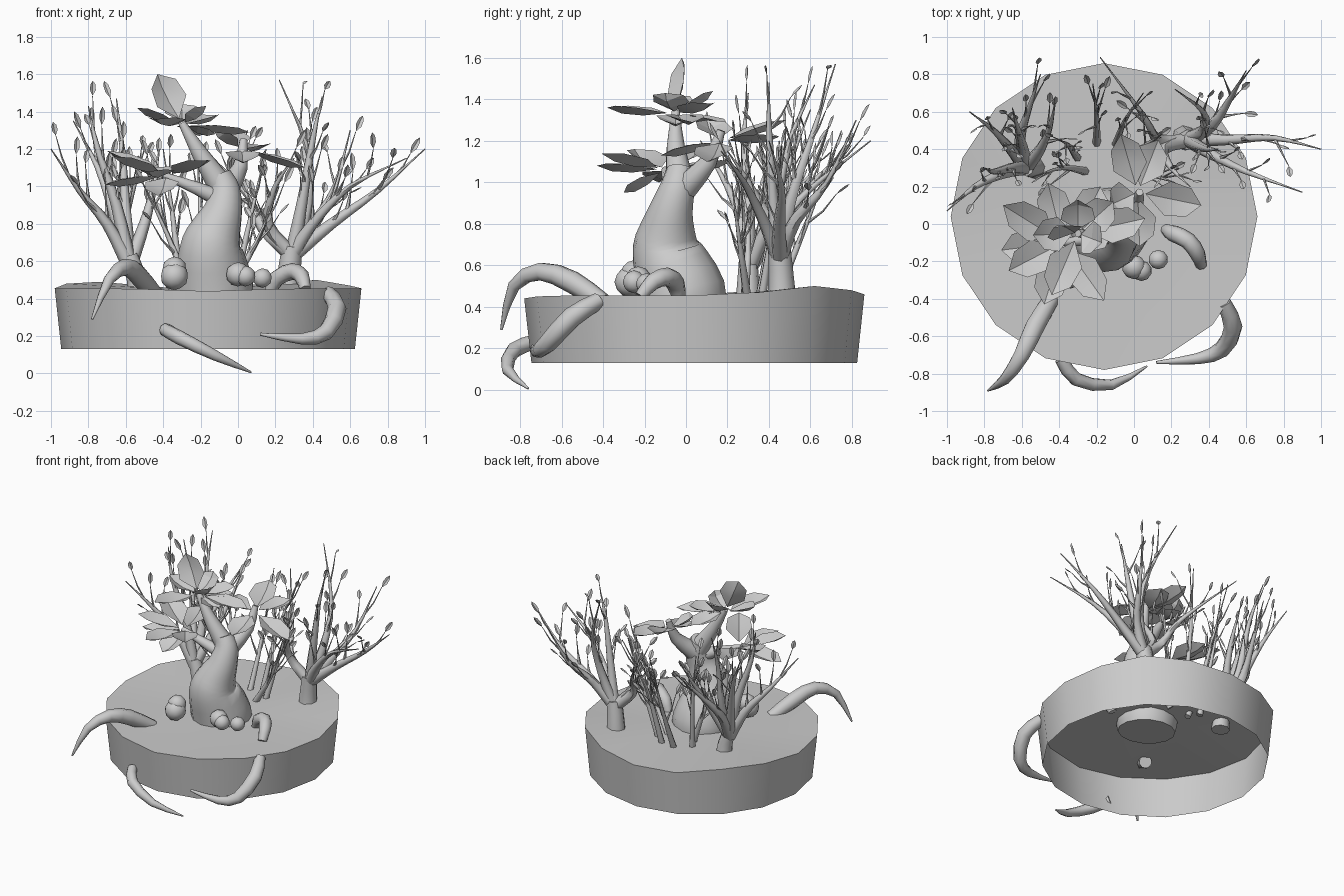
import bpy, bmesh, math, random
from mathutils import Vector as V

if "Cube" in bpy.data.objects:
    bpy.data.objects.remove(bpy.data.objects["Cube"])

random.seed(4)


def finish(name, bm, angle=45, fix=True):
    if fix:
        bmesh.ops.recalc_face_normals(bm, faces=bm.faces)
    me = bpy.data.meshes.new(name)
    bm.to_mesh(me)
    bm.free()
    ob = bpy.data.objects.new(name, me)
    bpy.context.collection.objects.link(ob)
    bpy.ops.object.select_all(action='DESELECT')
    bpy.context.view_layer.objects.active = ob
    ob.select_set(True)
    bpy.ops.object.shade_smooth_by_angle(angle=math.radians(angle))
    return ob


def tube(bm, pts, radii, n=8):
    """Capped tapering tube along a path."""
    pts = [V(p) for p in pts]
    rings, side = [], V((1, 0.13, 0.05))
    for i, p in enumerate(pts):
        t = (pts[min(i + 1, len(pts) - 1)] - pts[max(i - 1, 0)]).normalized()
        s = side - t * side.dot(t)
        if s.length < 0.1:
            s = t.orthogonal()
        side = s.normalized()
        b = t.cross(side)
        rings.append([bm.verts.new(p + (side * math.cos(a) + b * math.sin(a)) * radii[i])
                      for a in [2 * math.pi * k / n for k in range(n)]])
    for r0, r1 in zip(rings, rings[1:]):
        for k in range(n):
            bm.faces.new((r0[k], r0[(k + 1) % n], r1[(k + 1) % n], r1[k]))
    bm.faces.new(rings[0][::-1])
    bm.faces.new(rings[-1])


def smooth_path(pts, sub=3):
    """Catmull-Rom refinement of (x, y, z, r) points."""
    P = [V(p) for p in pts]
    P = [P[0] * 2 - P[1]] + P + [P[-1] * 2 - P[-2]]
    out = []
    for a, b, c, d in zip(P, P[1:], P[2:], P[3:]):
        for k in range(sub):
            t = k / sub
            out.append(0.5 * (2 * b + (c - a) * t + (2 * a - 5 * b + 4 * c - d) * t * t
                              + (3 * b - a - 3 * c + d) * t ** 3))
    out.append(P[-2])
    return out


def tube4(bm, pts, n=10, sub=2):
    q = smooth_path(pts, sub)
    tube(bm, [p[:3] for p in q], [max(p[3], 0.002) for p in q], n)


def leaf(bm, base, tip, w):
    """Angular leaf folded along its midrib."""
    base, tip = V(base), V(tip)
    d = tip - base
    ref = V((0.4, -1, 0.2)) if d.normalized().z > 0.7 else V((0, 0, 1))
    s = d.cross(ref).normalized()
    up = s.cross(d).normalized() * w * 0.12
    mid = [bm.verts.new(base + d * t - up * k) for t, k in ((0, 0), (0.4, 1), (0.75, 1), (1, 0))]
    for sg in (-1, 1):
        e = [bm.verts.new(base + d * t + s * sg * w * k + up * 0.7) for t, k in ((0.38, 0.5), (0.76, 0.42))]
        for f in ((mid[0], mid[1], e[0]), (mid[1], mid[2], e[1], e[0]), (mid[2], mid[3], e[1])):
            bm.faces.new(f if sg < 0 else f[::-1])


def clamp(v):
    return V((min(max(v.x, -0.99), 0.98), min(max(v.y, 0.05), 0.89), min(v.z, 1.56)))


def limb(wood, leaves, pts, r, twigs=5):
    """Limb with random side twigs, each ending in a small leaf."""
    q = smooth_path([(*p, r * (1 - i / (len(pts) - 1)) ** 0.9) for i, p in enumerate(pts)], 3)
    tube(wood, [p[:3] for p in q], [max(p[3], 0.003) for p in q], 6)
    for k in range(twigs):
        i = int((0.4 + 0.55 * k / max(twigs - 1, 1)) * (len(q) - 2))
        a = V(q[i][:3])
        d = (V(q[i + 1][:3]) - a).normalized()
        rnd = V([random.uniform(-1, 1) for _ in range(3)])
        d = (d + rnd * 0.65 + V((0, 0, 0.3))).normalized()
        L = random.uniform(0.13, 0.25)
        b = clamp(a + d * L * 0.5)
        c = clamp(b + (d + V((0, 0, 0.4))).normalized() * L * 0.5)
        tube(wood, (a, b, c), (max(q[i][3] * 0.6, 0.005), 0.005, 0.002), 5)
        leaf(leaves, c, clamp(c + (c - b).normalized() * 0.08 + rnd * 0.02) + V((0, 0, 0.005)), 0.034)


# Ground disc: 16 sides, uneven rim, open underneath
bm = bmesh.new()
rim = [.455, .47, .5, .48, .46, .46, .49, .48, .455, .455, .455, .45, .44, .45, .455, .455]
ring = lambda r, z: [bm.verts.new((-0.16 + r * math.cos(math.pi * k / 8), 0.04 + r * math.sin(math.pi * k / 8), z[k]))
                     for k in range(16)]
lo, hi = ring(0.785, [0.13] * 16), ring(0.82, rim)
mid = bm.verts.new((-0.16, 0.04, 0.44))
for k in range(16):
    j = (k + 1) % 16
    bm.faces.new((lo[k], lo[j], hi[j], hi[k]))
    bm.faces.new((hi[k], hi[j], mid))
finish("ground_disc", bm)

# Fat main trunk with three boughs
bm = bmesh.new()
tube4(bm, [(-.13, -.02, .38, .2), (-.13, -.02, .47, .212), (-.145, -.09, .66, .172), (-.12, -.09, .76, .14),
           (-.08, -.07, .87, .105), (-.07, -.04, .98, .083), (-.1, -.03, 1.06, .065)], 14, 3)
tube4(bm, [(-.09, -.03, 1.0, .07), (-.2, -.05, 1.17, .045), (-.3, -.05, 1.34, .02)])
tube4(bm, [(-.09, -.05, .93, .05), (-.22, -.08, .99, .035), (-.4, -.1, 1.06, .018)])
tube4(bm, [(-.06, 0, .98, .065), (.01, .11, 1.1, .042), (.03, .17, 1.25, .02)])
finish("main_trunk", bm, 60)

# Large leaves: three rosettes of leaf tips
bm = bmesh.new()
rosettes = [
    ((-.3, -.05, 1.33), [(-.43, -.02, 1.6), (-.54, -.06, 1.42), (-.17, -.1, 1.43), (-.44, -.38, 1.36), (-.12, -.05, 1.28),
                         (-.3, .13, 1.44), (-.11, .12, 1.38), (.06, .03, 1.29), (-.18, .2, 1.28)]),
    ((-.38, -.1, 1.06), [(-.7, .1, 1.19), (-.71, -.14, 1.01), (-.67, -.25, 1.16), (-.48, -.43, 1.08),
                         (-.16, -.41, 1.14), (-.43, -.3, .95), (-.46, .22, 1.1)]),
    ((.02, .17, 1.2), [(-.07, .48, 1.3), (.13, .45, 1.22), (.36, .1, 1.1), (.03, -.12, 1.13), (-.13, .1, 1.3)]),
]
for c, tips in rosettes:
    for t in tips:
        leaf(bm, V(c).lerp(V(t), 0.12), t, 0.185)
leaf(bm, (-.17, -.05, .98), (-.1, 0, .92), 0.06)
finish("large_leaves", bm, 20, False)

# Knobs around the trunk foot
bm = bmesh.new()
for x, y, z, r in ((-.34, -.27, .52, .075), (-.34, -.25, .56, .065), (0, -.23, .53, .065), (.04, -.25, .52, .055),
                   (.13, -.19, .51, .052)):
    g = bmesh.ops.create_icosphere(bm, subdivisions=2, radius=r)
    bmesh.ops.translate(bm, verts=g["verts"], vec=(x, y, z))
finish("trunk_knobs", bm, 60)

# Arching roots: one by the trunk, three hanging over the rim
roots = {
    "trunk_root": [(.17, -.03, .43, .03), (.21, -.05, .51, .045), (.29, -.09, .545, .045),
                   (.34, -.16, .52, .042), (.36, -.22, .45, .03)],
    "left_root": [(-.44, -.4, .42, .045), (-.53, -.55, .52, .055), (-.6, -.7, .57, .045),
                  (-.69, -.83, .5, .03), (-.78, -.89, .29, .006)],
    "front_root": [(-.39, -.72, .235, .035), (-.31, -.83, .19, .038), (-.12, -.86, .095, .028), (.07, -.76, .006, .005)],
    "right_root": [(.48, -.42, .43, .04), (.53, -.55, .35, .05), (.47, -.67, .22, .045),
                   (.34, -.72, .185, .03), (.12, -.74, .21, .008)],
}
for name, pts in roots.items():
    bm = bmesh.new()
    tube4(bm, pts, 8, 2)
    finish(name, bm, 60)

# Slim trees: short trunk, fork point and limb paths
trees = {
    "right_tree": ([(.27, .46, .4, .075), (.27, .46, .5, .065), (.29, .45, .68, .055)], [
        [(.5, .45, .8), (.75, .46, .98), (1, .4, 1.2)], [(.37, .5, .9), (.37, .6, 1.2), (.22, .72, 1.57)],
        [(.13, .45, .78), (.05, .58, .95), (-.18, .89, 1.2)], [(.42, .53, .82), (.52, .68, 1.0), (.6, .82, 1.3)],
        [(.4, .38, .8), (.6, .28, 1.0), (.9, .17, 1.15)], [(.34, .42, .9), (.4, .4, 1.25), (.45, .4, 1.48)],
        [(.16, .4, .8), (.2, .3, 1.0), (.3, .2, 1.15)]]),
    "left_tree": ([(-.53, .3, .4, .065), (-.54, .3, .5, .055), (-.58, .3, .63, .045)], [
        [(-.7, .27, .8), (-.85, .2, .98), (-1, .07, 1.2)], [(-.66, .4, .85), (-.75, .5, 1.1), (-.88, .6, 1.35)],
        [(-.65, .3, .9), (-.75, .28, 1.2), (-.8, .3, 1.43)], [(-.6, .42, .85), (-.62, .5, 1.2), (-.65, .62, 1.47)],
        [(-.5, .4, .8), (-.45, .52, 1.0), (-.42, .65, 1.2)], [(-.61, .45, .8), (-.56, .62, 1.0), (-.5, .8, 1.2)]]),
}
for name, (trunk, limbs) in trees.items():
    wood, leaves = bmesh.new(), bmesh.new()
    tube4(wood, trunk, 8)
    for pts in limbs:
        limb(wood, leaves, [V(trunk[-1][:3]) - V((0, 0, .05))] + pts, 0.043)
    finish(name, wood, 60)
    finish(name + "_leaves", leaves, 20, False)

# Thin shrub stems behind the main trunk
wood, leaves = bmesh.new(), bmesh.new()
for pts in ([(-.3, .35, .41), (-.35, .42, .85), (-.4, .45, 1.2)], [(-.2, .42, .41), (-.2, .58, .8), (-.22, .75, 1.25)],
            [(-.1, .42, .41), (-.05, .55, .9), (.05, .7, 1.3)], [(-.03, .36, .41), (.06, .42, .8), (.15, .48, 1.2)],
            [(-.25, .28, .41), (-.38, .3, .75), (-.55, .25, 1.1)], [(-.08, .3, .41), (.1, .26, .7), (.22, .22, 1.0)]):
    limb(wood, leaves, pts, 0.024, 6)
finish("shrub_stems", wood, 60)
finish("shrub_leaves", leaves, 20, False)
